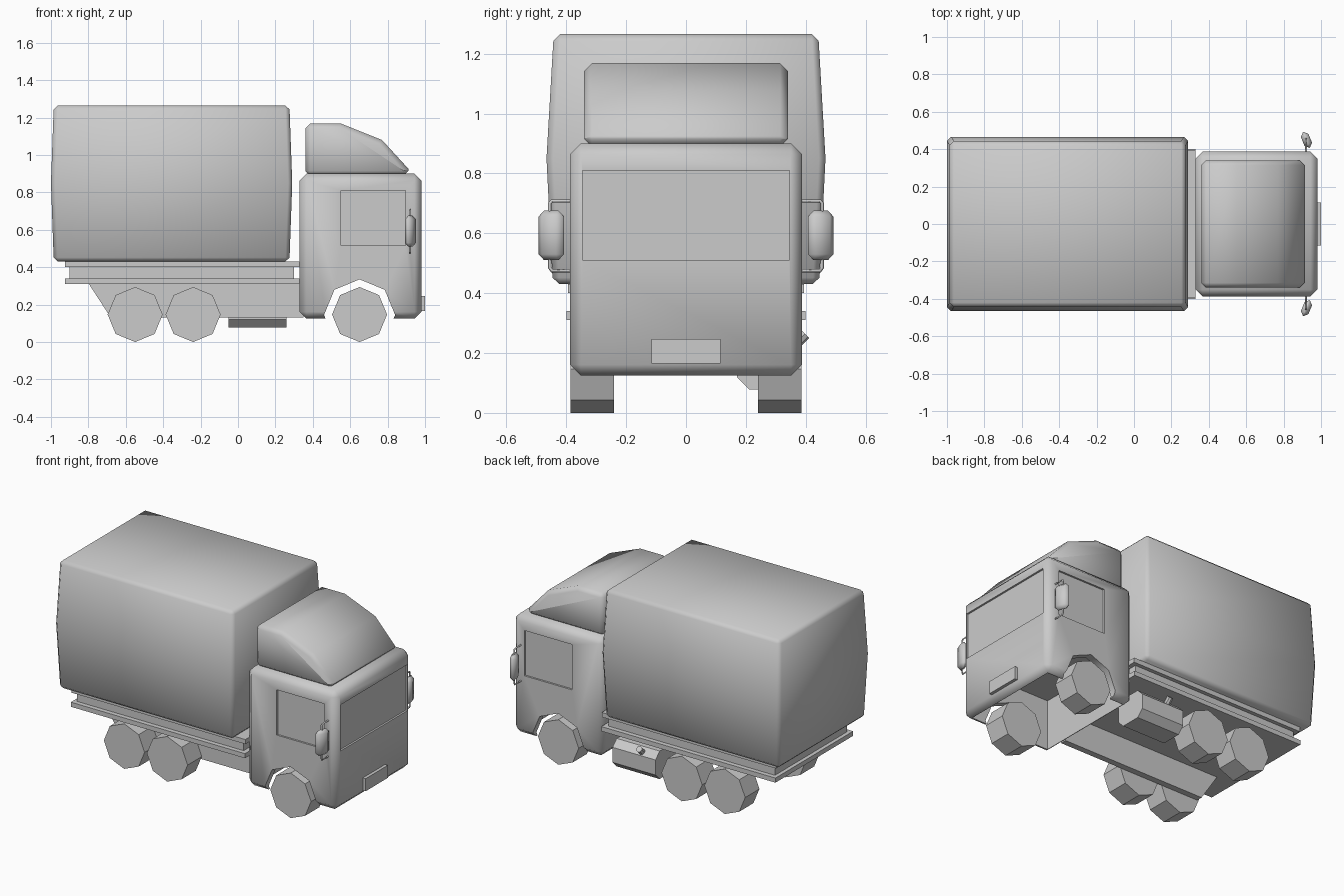
import bpy, bmesh, math
from mathutils import Matrix, Vector

if "Cube" in bpy.data.objects:
    bpy.data.objects.remove(bpy.data.objects["Cube"])

paint = bpy.data.materials.new("plain_grey")
paint.diffuse_color = (0.6, 0.6, 0.6, 1)
paint.use_nodes = True
paint.node_tree.nodes["Principled BSDF"].inputs["Base Color"].default_value = paint.diffuse_color


def make(name, bm, mat=True):
    bmesh.ops.recalc_face_normals(bm, faces=bm.faces)
    me = bpy.data.meshes.new(name)
    bm.to_mesh(me)
    bm.free()
    ob = bpy.data.objects.new(name, me)
    bpy.context.collection.objects.link(ob)
    me.materials.append(paint)
    return ob


def box(name, x, y, z):
    """Box from (min, max) ranges."""
    bm = bmesh.new()
    bmesh.ops.create_cube(bm, size=1)
    for v in bm.verts:
        v.co = Vector([r[0] if c < 0 else r[1] for c, r in zip(v.co, (x, y, z))])
    return make(name, bm)


def prism(name, pts, y0, y1):
    """Side profile (x, z) pushed through from y0 to y1."""
    bm = bmesh.new()
    f = bm.faces.new([bm.verts.new((x, y0, z)) for x, z in pts])
    ext = bmesh.ops.extrude_face_region(bm, geom=[f])["geom"]
    for v in ext:
        if isinstance(v, bmesh.types.BMVert):
            v.co.y = y1
    return make(name, bm)


def octagon(name, x, z, r, y0, y1):
    pts = [(x + r * math.sin(i * math.pi / 4), z + r * math.cos(i * math.pi / 4)) for i in range(8)]
    return prism(name, pts, y0, y1)


def rod(name, pts, r):
    cu = bpy.data.curves.new(name, "CURVE")
    cu.dimensions = "3D"
    cu.bevel_depth, cu.bevel_resolution, cu.use_fill_caps = r, 0, True
    sp = cu.splines.new("POLY")
    sp.points.add(len(pts) - 1)
    for p, co in zip(sp.points, pts):
        p.co = (*co, 1)
    cu.materials.append(paint)
    ob = bpy.data.objects.new(name, cu)
    bpy.context.collection.objects.link(ob)
    return ob


def bevel(ob, width, segments=1, angle=30):
    m = ob.modifiers.new("bevel", "BEVEL")
    m.width, m.segments, m.limit_method = width, segments, "ANGLE"
    m.angle_limit = math.radians(angle)


def cut(ob, cutter):
    m = ob.modifiers.new("cut", "BOOLEAN")
    m.operation, m.object, m.solver = "DIFFERENCE", cutter, "EXACT"
    cutter.hide_render = True


def finish(ob, smooth=None, cutters=()):
    """Apply modifiers, drop cutters, smooth below the given angle."""
    dg = bpy.context.evaluated_depsgraph_get()
    dg.update()
    me = bpy.data.meshes.new_from_object(ob.evaluated_get(dg))
    ob.modifiers.clear()
    ob.data = me
    for c in cutters:
        bpy.data.objects.remove(c)
    if smooth:
        me.polygons.foreach_set("use_smooth", [True] * len(me.polygons))
        me.set_sharp_from_angle(angle=math.radians(smooth))


# Cargo body with gently bulging walls
bm = bmesh.new()
rings = []
for z, hx, hy in ((0.43, 0.63, 0.445), (0.85, 0.645, 0.466), (1.265, 0.63, 0.442)):
    rings.append([bm.verts.new((-0.355 + sx * hx, sy * hy, z))
                  for sx, sy in ((-1, -1), (1, -1), (1, 1), (-1, 1))])
for a, b in zip(rings, rings[1:]):
    for i in range(4):
        j = (i + 1) % 4
        bm.faces.new((a[i], a[j], b[j], b[i]))
bm.faces.new(rings[0])
bm.faces.new(rings[-1])
cargo = make("cargo_body", bm)
bevel(cargo, 0.022)
finish(cargo, 60)

# Load bed: two rails with a recessed band between
box("bed_upper_rail", (-0.925, 0.33), (-0.395, 0.395), (0.40, 0.43))
box("bed_band", (-0.90, 0.30), (-0.37, 0.37), (0.335, 0.405))
box("bed_lower_rail", (-0.925, 0.33), (-0.40, 0.40), (0.31, 0.34))

# Chassis side plate
prism("chassis_plate", [(-0.80, 0.315), (-0.68, 0.13), (0.35, 0.13), (0.35, 0.315)], -0.24, -0.20)

# Cab shell with wheel arches, window recesses and open underside
cab = box("cab", (0.33, 0.98), (-0.387, 0.387), (0.125, 0.9))
bevel(cab, 0.036)
cutters = [
    octagon("arch_cutter", 0.65, 0.145, 0.19, -0.5, 0.5),
    box("underside_cutter", (0.37, 0.94), (-0.34, 0.34), (0.0, 0.45)),
    box("windscreen_cutter", (0.968, 1.1), (-0.345, 0.345), (0.51, 0.81)),
    box("window_cutter", (0.55, 0.895), (-0.5, -0.375), (0.515, 0.81)),
    box("window_cutter", (0.55, 0.895), (0.375, 0.5), (0.515, 0.81)),
]
for c in cutters:
    cut(cab, c)
finish(cab, 50, cutters)

# Roof fairing
fairing = prism("roof_fairing", [(0.36, 0.89), (0.36, 1.168), (0.55, 1.168), (0.77, 1.08),
                                 (0.912, 0.925), (0.912, 0.89)], -0.34, 0.34)
bevel(fairing, 0.03, angle=50)
finish(fairing, 50)

# Number plate
box("number_plate", (0.97, 1.0), (-0.115, 0.115), (0.165, 0.247))

# Wheels and mirrors on both sides
for s, side in ((-1, "near"), (1, "far")):
    for x, n in ((-0.55, "rear"), (-0.24, "middle"), (0.65, "front")):
        octagon(f"{n}_wheel_{side}", x, 0.147, 0.147, s * 0.24, s * 0.386)
    mirror = box(f"mirror_{side}", (-0.022, 0.022), (-0.045, 0.045), (-0.083, 0.083))
    mirror.matrix_world = (Matrix.Translation((0.922, s * 0.45, 0.593))
                           @ Matrix.Rotation(s * math.radians(22), 4, "Z"))
    bevel(mirror, 0.02)
    finish(mirror, 50)
    arm = rod(f"mirror_arm_{side}", [(0.92, s * 0.38, 0.708), (0.92, s * 0.448, 0.708),
                                     (0.92, s * 0.455, 0.70), (0.92, s * 0.455, 0.485),
                                     (0.92, s * 0.448, 0.475), (0.92, s * 0.38, 0.475)], 0.006)
    finish(arm) if arm.type == "MESH" else None

# Fuel tank and filler cap
tank = box("fuel_tank", (-0.05, 0.26), (0.17, 0.385), (0.078, 0.26))
for e in tank.data.edges:
    a, b = (tank.data.vertices[i].co for i in e.vertices)
bm = bmesh.new()
bm.from_mesh(tank.data)
long_edges = [e for e in bm.edges if abs(e.verts[0].co.x - e.verts[1].co.x) > 0.1]
bmesh.ops.bevel(bm, geom=long_edges, offset=0.042, segments=1, affect="EDGES")
bm.to_mesh(tank.data)
bm.free()
bm = bmesh.new()
bmesh.ops.create_cone(bm, cap_ends=True, segments=8, radius1=0.02, radius2=0.02, depth=0.05,
                      matrix=Matrix.Translation((0.06, 0.38, 0.247)) @ Matrix.Rotation(math.radians(-45), 4, "X"))
make("filler_cap", bm)
